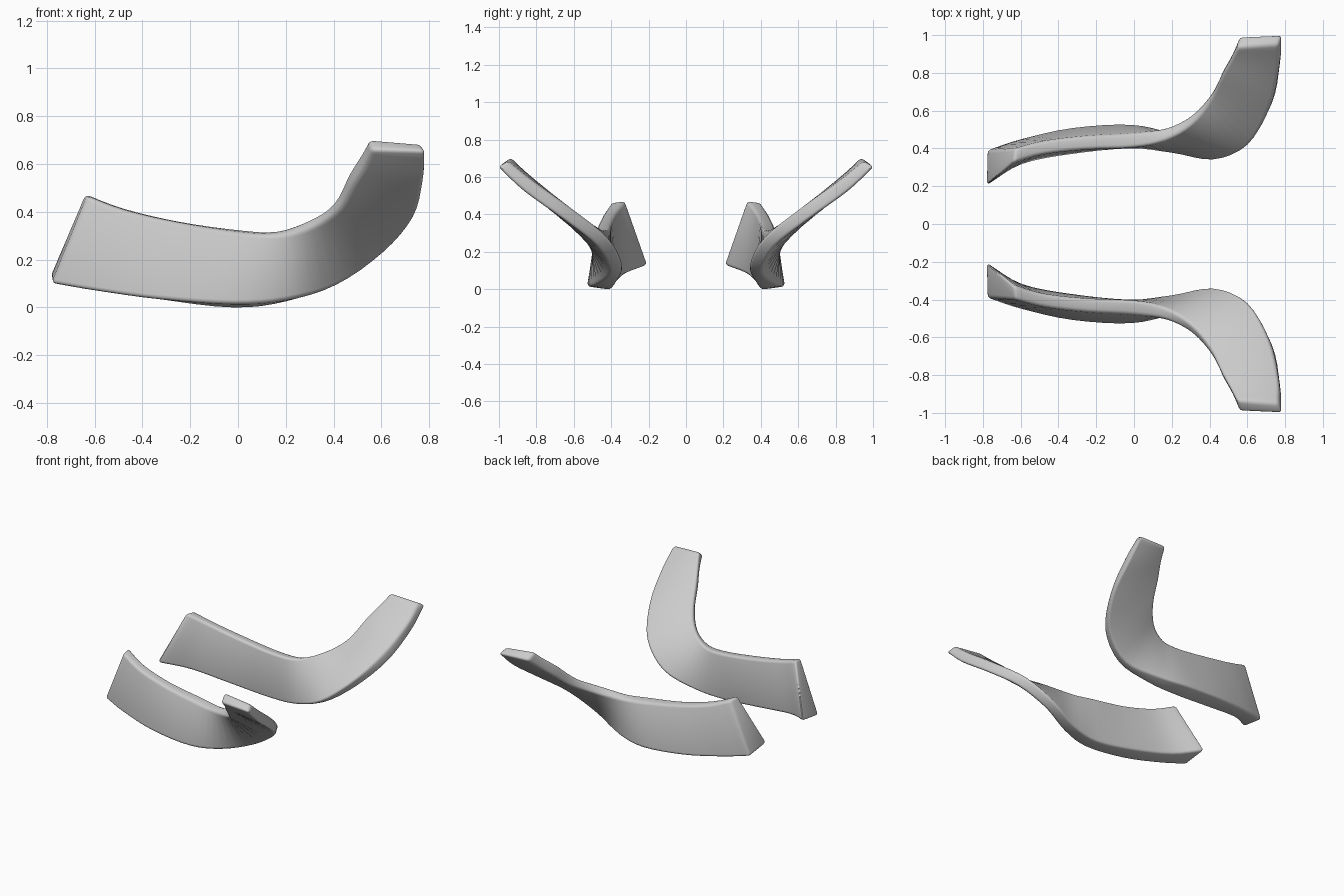
import bpy, bmesh, math
from mathutils import Vector

if "Cube" in bpy.data.objects:
    bpy.data.objects.remove(bpy.data.objects["Cube"])

# Cross-sections along one blade: lower inner, lower outer, upper outer, upper inner
SECTIONS = [
    [(-.785, .20, .13), (-.78, .39, .10), (-.63, .40, .465), (-.64, .325, .475)],
    [(-.60, .315, .085), (-.60, .45, .07), (-.47, .44, .405), (-.48, .37, .415)],
    [(-.33, .37, .035), (-.33, .51, .035), (-.25, .465, .355), (-.25, .395, .36)],
    [(-.02, .40, -.002), (-.02, .528, .015), (.0, .48, .315), (.0, .405, .325)],
    [(.20, .375, .025), (.20, .48, .03), (.17, .508, .305), (.16, .44, .32)],
    [(.42, .335, .12), (.41, .41, .09), (.31, .585, .335), (.30, .53, .37)],
    [(.60, .41, .27), (.61, .47, .225), (.42, .705, .405), (.40, .655, .44)],
    [(.715, .61, .43), (.735, .65, .37), (.48, .825, .51), (.465, .785, .565)],
    [(.765, .82, .58), (.775, .86, .52), (.53, .915, .59), (.515, .875, .645)],
    [(.765, .95, .685), (.785, 1.005, .655), (.56, .995, .66), (.55, .935, .705)],
]
STEPS = 4


def spline(p0, p1, p2, p3, t):
    return 0.5 * (2 * p1 + (p2 - p0) * t + (2 * p0 - 5 * p1 + 4 * p2 - p3) * t * t
                  + (3 * p1 - p0 - 3 * p2 + p3) * t ** 3)


def smooth_rings(sections):
    s = [[Vector(p) for p in ring] for ring in sections]
    s = [[2 * a - b for a, b in zip(s[0], s[1])]] + s + [[2 * a - b for a, b in zip(s[-1], s[-2])]]
    rings = []
    for i in range(1, len(s) - 2):
        for k in range(STEPS):
            rings.append([spline(*[s[i + j][c] for j in (-1, 0, 1, 2)], k / STEPS) for c in range(4)])
    rings.append(s[-2])
    return rings


# Loft the sections into a closed twisted blade
bm = bmesh.new()
rings = [[bm.verts.new(p) for p in ring] for ring in smooth_rings(SECTIONS)]
for a, b in zip(rings, rings[1:]):
    for c in range(4):
        d = (c + 1) % 4
        bm.faces.new((a[c], a[d], b[d], b[c]))
bm.faces.new(rings[0])
bm.faces.new(rings[-1])
bmesh.ops.recalc_face_normals(bm, faces=bm.faces)

# Round the long corners and the end rims
rim = [e for e in bm.edges if e.calc_face_angle(0) > math.radians(35)]
bmesh.ops.bevel(bm, geom=rim, offset=.018, segments=3, profile=.5, affect='EDGES', clamp_overlap=True)
mesh = bpy.data.meshes.new("curved_blades")
bm.to_mesh(mesh)
bm.free()
blade = bpy.data.objects.new("curved_blades", mesh)
bpy.context.collection.objects.link(blade)

# Matching blade on the front side
mirror = blade.modifiers.new("front_blade", 'MIRROR')
mirror.use_axis = (False, True, False)
mirror.use_mirror_merge = False

bpy.context.view_layer.objects.active = blade
blade.select_set(True)
bpy.ops.object.shade_smooth_by_angle(angle=math.radians(40))
